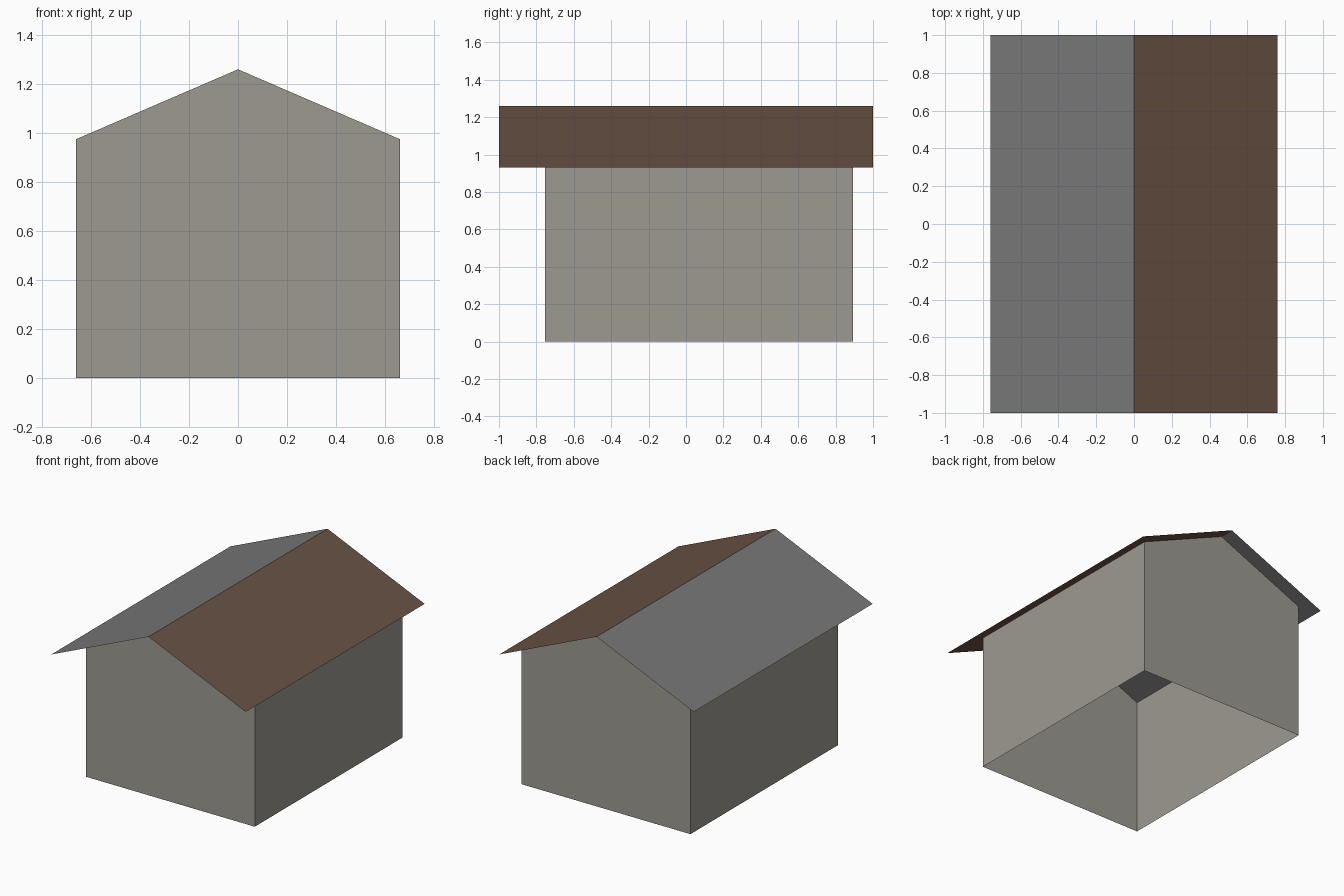
import bpy

if "Cube" in bpy.data.objects:
    bpy.data.objects.remove(bpy.data.objects["Cube"])

WALL_X, WALL_FRONT, WALL_BACK = 0.66, -0.755, 0.893
ROOF_X, ROOF_Y, EAVE_Z, RIDGE_Z = 0.76, 1.0, 0.932, 1.26
WALL_TOP = RIDGE_Z - (RIDGE_Z - EAVE_Z) * WALL_X / ROOF_X


def srgb(r, g, b):
    lin = [((c / 255 + 0.055) / 1.055) ** 2.4 for c in (r, g, b)]
    return (*lin, 1.0)


def material(name, rgb):
    mat = bpy.data.materials.new(name)
    mat.diffuse_color = srgb(*rgb)
    mat.use_nodes = True
    mat.node_tree.nodes["Principled BSDF"].inputs["Base Color"].default_value = mat.diffuse_color
    return mat


def sheet(name, verts, faces, mat):
    mesh = bpy.data.meshes.new(name)
    mesh.from_pydata(verts, [], faces)
    mesh.materials.append(mat)
    obj = bpy.data.objects.new(name, mesh)
    bpy.context.collection.objects.link(obj)
    return obj


plaster = material("warm_grey_plaster", (158, 154, 146))
brown = material("brown_roofing", (104, 82, 68))
grey = material("grey_roofing", (120, 120, 120))

# Walls: gable profile swept along y, open at the floor and under the roof
profile = [(-WALL_X, 0), (WALL_X, 0), (WALL_X, WALL_TOP),
           (0, RIDGE_Z), (-WALL_X, WALL_TOP)]
verts = [(x, y, z) for y in (WALL_FRONT, WALL_BACK) for x, z in profile]
sheet("walls", verts,
      [(0, 1, 2, 3, 4), (9, 8, 7, 6, 5), (1, 6, 7, 2), (5, 0, 4, 9)], plaster)

# Roof: two thin slopes meeting at the ridge, overhanging all round
for name, side, mat in (("roof_right", 1, brown), ("roof_left", -1, grey)):
    corners = [(0, -ROOF_Y, RIDGE_Z), (side * ROOF_X, -ROOF_Y, EAVE_Z),
               (side * ROOF_X, ROOF_Y, EAVE_Z), (0, ROOF_Y, RIDGE_Z)]
    order = (0, 1, 2, 3) if side > 0 else (3, 2, 1, 0)
    sheet(name, corners, [order], mat)
